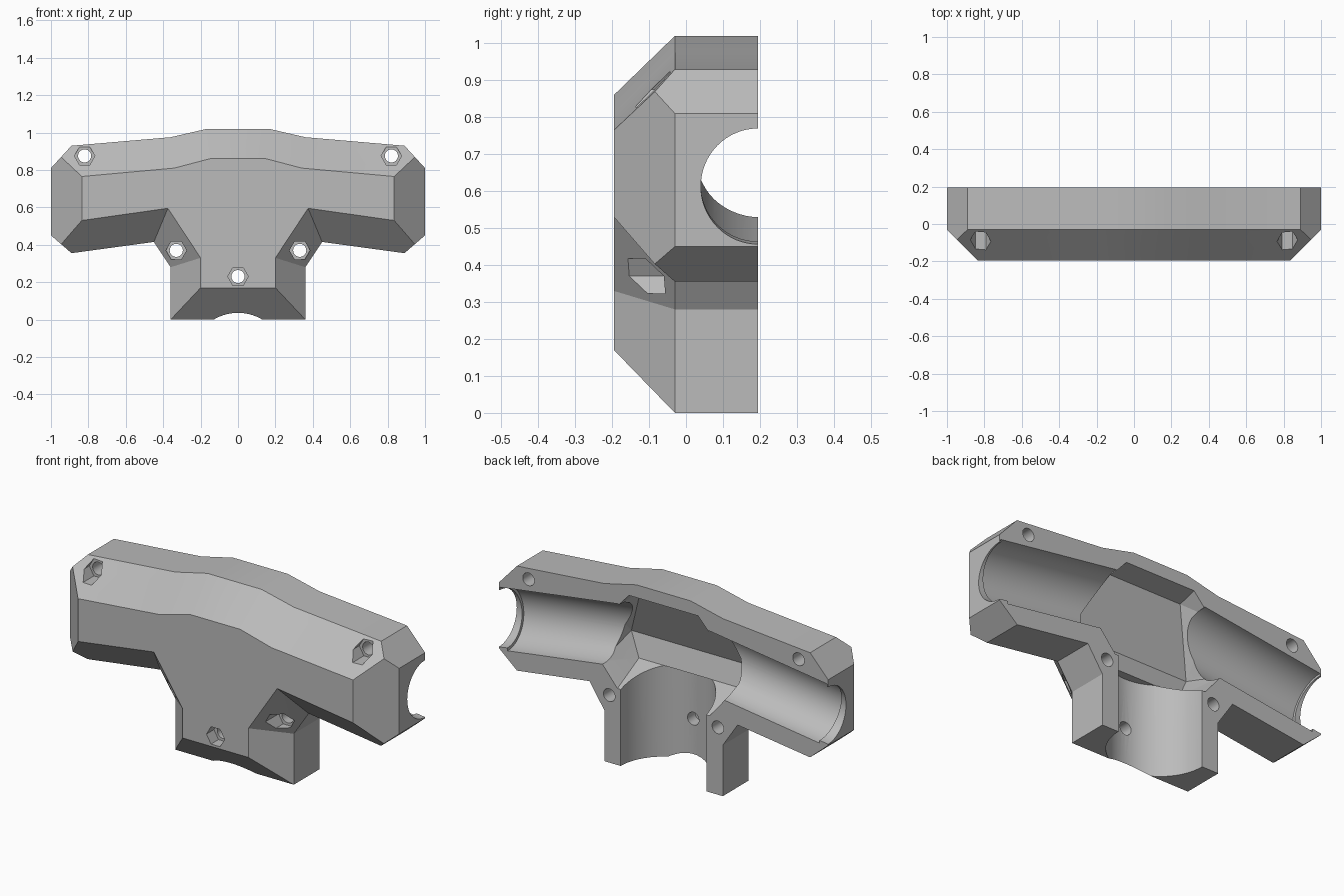
import bpy, bmesh, math
from mathutils import Vector

cube = bpy.data.objects.get("Cube")
if cube:
    bpy.data.objects.remove(cube, do_unlink=True)

BACK, STEP, FRONT = 0.195, -0.03, -0.195

grey = bpy.data.materials.new("plain grey")
grey.use_nodes = True
grey.diffuse_color = (0.5, 0.5, 0.5, 1)
grey.node_tree.nodes["Principled BSDF"].inputs["Base Color"].default_value = (0.5, 0.5, 0.5, 1)


def make_object(name, bm):
    bmesh.ops.recalc_face_normals(bm, faces=bm.faces)
    mesh = bpy.data.meshes.new(name)
    bm.to_mesh(mesh)
    bm.free()
    mesh.materials.append(grey)
    obj = bpy.data.objects.new(name, mesh)
    bpy.context.collection.objects.link(obj)
    return obj


def mirrored(half):
    return half + [(-x, z) for x, z in reversed(half)]


def rod(name, start, end, radius, sides=64, turn=0.0):
    """Closed cylinder or prism between two points."""
    start, end = Vector(start), Vector(end)
    axis = (end - start).normalized()
    side = axis.cross(Vector((0, 0, 1)))
    if side.length < 0.01:
        side = Vector((1, 0, 0))
    side.normalize()
    up = side.cross(axis)
    bm = bmesh.new()
    rings = []
    for centre in (start, end):
        angles = [turn + math.tau * i / sides for i in range(sides)]
        rings.append([bm.verts.new(centre + radius * (math.cos(a) * side + math.sin(a) * up))
                      for a in angles])
    for i in range(sides):
        j = (i + 1) % sides
        bm.faces.new((rings[0][i], rings[0][j], rings[1][j], rings[1][i]))
    for ring in rings:
        bm.faces.new(ring)
    return make_object(name, bm)


# Outer shell: T outline with a broad bevel towards the front
outline = mirrored([(0.165, 1.02), (0.36, 0.975), (1, 0.92), (1, 0.34),
                    (0.45, 0.415), (0.36, 0.28), (0.36, 0)])
face = mirrored([(0.15, 0.86), (0.34, 0.81), (0.835, 0.765), (0.835, 0.53),
                 (0.375, 0.595), (0.2, 0.33), (0.2, 0.17)])
bm = bmesh.new()
loops = [[bm.verts.new((x, y, z)) for x, z in pts]
         for pts, y in ((outline, BACK), (outline, STEP), (face, FRONT))]
for a, b in zip(loops, loops[1:]):
    for i in range(len(a)):
        j = (i + 1) % len(a)
        bm.faces.new((a[i], a[j], b[j], b[i]))
bm.faces.new(loops[0])
bm.faces.new(loops[-1])

# Clipped corners at the arm ends
for s in (1, -1):
    for (ax, az), (bx, bz), up in (((0.89, 0.93), (1, 0.81), 1), ((0.89, 0.355), (1, 0.45), -1)):
        normal = Vector((s * abs(az - bz), 0, up * (bx - ax)))
        bmesh.ops.bisect_plane(bm, geom=bm.verts[:] + bm.edges[:] + bm.faces[:],
                               plane_co=(s * ax, 0, az), plane_no=normal, clear_outer=True)
        bmesh.ops.holes_fill(bm, edges=[e for e in bm.edges if e.is_boundary], sides=0)
shell = make_object("tee_joint_half_shell", bm)

# Faceted central cavity
bm = bmesh.new()
for x, y, z in ((0.21, BACK, 0.95), (0.22, 0.08, 0.93), (0.31, BACK, 0.84), (0.37, -0.055, 0.62),
                (0.38, BACK, 0.54), (0.3, -0.02, 0.5), (0.28, BACK, 0.42)):
    for s in (1, -1):
        bm.verts.new((s * x, y, z))
        if y == BACK:
            bm.verts.new((s * x, y + 0.1, z))
hull = bmesh.ops.convex_hull(bm, input=bm.verts[:])
loose = [v for v in bm.verts if not v.link_faces]
bmesh.ops.delete(bm, geom=loose, context="VERTS")
cutters = [make_object("cavity_cutter", bm)]

# Tube bores, with a thin lip at each arm end
cutters.append(rod("stem_bore_cutter", (0, BACK, -0.1), (0, BACK, 0.5), 0.26))


def arm_point(s, x):
    return (s * x, BACK, 0.613 + 0.14 * (1 - x))


for s in (1, -1):
    cutters.append(rod("arm_bore_cutter", arm_point(s, 0.25), arm_point(s, 0.97), 0.17))
    cutters.append(rod("arm_lip_cutter", arm_point(s, 0.8), arm_point(s, 1.2), 0.155))

# Bolt holes with hexagonal nut pockets
for x, z, floor in ((0.82, 0.875, -0.04), (-0.82, 0.875, -0.04), (0.33, 0.37, -0.04),
                    (-0.33, 0.37, -0.04), (0, 0.23, -0.13)):
    cutters.append(rod("bolt_cutter", (x, -0.4, z), (x, 0.4, z), 0.035, 32))
    cutters.append(rod("nut_cutter", (x, -0.4, z), (x, floor, z), 0.055, 6))

bpy.ops.object.select_all(action="DESELECT")
bpy.context.view_layer.objects.active = shell
shell.select_set(True)
for cutter in cutters:
    cutter.hide_render = True
    mod = shell.modifiers.new("cut", "BOOLEAN")
    mod.operation = "DIFFERENCE"
    mod.solver = "EXACT"
    mod.object = cutter
    bpy.ops.object.modifier_apply(modifier=mod.name)
    bpy.data.objects.remove(cutter, do_unlink=True)

bpy.ops.object.shade_smooth_by_angle(angle=math.radians(15))
